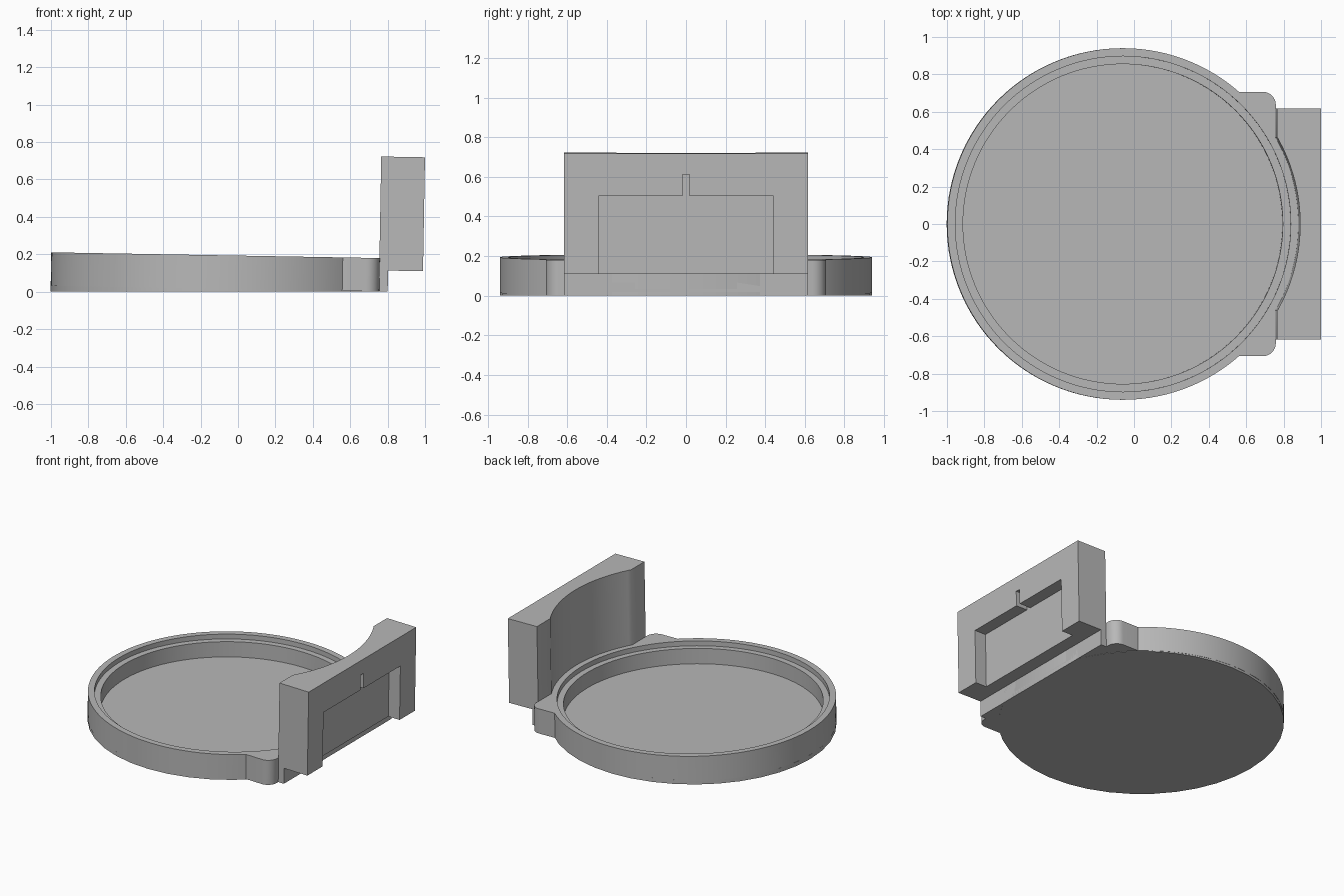
import bpy
import bmesh
from math import cos, sin, pi, radians
from mathutils import Matrix

old = bpy.data.objects.get("Cube")
if old:
    bpy.data.objects.remove(old, do_unlink=True)

grey = bpy.data.materials.new("plain grey")
grey.use_nodes = True
GREY = (0.48, 0.48, 0.48, 1)
grey.diffuse_color = GREY
grey.node_tree.nodes["Principled BSDF"].inputs["Base Color"].default_value = GREY

CX = -0.062                               # centre of the round tray
RADIUS = 0.94
TILT = Matrix.Rotation(radians(1), 4, 'Y')  # the whole part leans slightly


def prism(name, outline, z0, z1):
    """Extrude a flat outline upwards."""
    bm = bmesh.new()
    face = bm.faces.new([bm.verts.new((x, y, z0)) for x, y in outline])
    top = bmesh.ops.extrude_face_region(bm, geom=[face])["geom"]
    verts = [v for v in top if isinstance(v, bmesh.types.BMVert)]
    bmesh.ops.translate(bm, verts=verts, vec=(0, 0, z1 - z0))
    bmesh.ops.recalc_face_normals(bm, faces=bm.faces)
    mesh = bpy.data.meshes.new(name)
    bm.to_mesh(mesh)
    bm.free()
    mesh.materials.append(grey)
    obj = bpy.data.objects.new(name, mesh)
    bpy.context.collection.objects.link(obj)
    return obj


def box(name, x0, x1, half_y, z0, z1):
    return prism(name, [(x0, -half_y), (x1, -half_y), (x1, half_y), (x0, half_y)], z0, z1)


def disc(name, r, z0, z1, sides=128):
    ring = [2 * pi * i / sides for i in range(sides)]
    return prism(name, [(CX + r * cos(a), r * sin(a)) for a in ring], z0, z1)


def combine(obj, other, operation):
    """Apply a boolean and throw the helper away."""
    mod = obj.modifiers.new("boolean", 'BOOLEAN')
    mod.operation = operation
    mod.solver = 'EXACT'
    mod.object = other
    bpy.context.view_layer.objects.active = obj
    bpy.ops.object.modifier_apply(modifier=mod.name)
    bpy.data.objects.remove(other, do_unlink=True)


def finish(obj, tilt=True):
    if tilt:
        obj.data.transform(TILT)
    bpy.ops.object.select_all(action='DESELECT')
    obj.select_set(True)
    bpy.context.view_layer.objects.active = obj
    bpy.ops.object.shade_smooth_by_angle(angle=radians(30))


# Round tray with two rounded ears, a stepped rim and a shallow well
tray = disc("tray", RADIUS, 0.014, 0.193)
corner = 0.07
arc = [(0.755 - corner + corner * cos(a), 0.707 - corner + corner * sin(a))
       for a in [i * pi / 16 for i in range(9)]]
half = arc + [(0.3, 0.707)]
outline = half + [(x, -y) for x, y in reversed(half)]
combine(tray, prism("ears", outline, 0.014, 0.193), 'UNION')
combine(tray, disc("rim_step", 0.897, 0.158, 0.3), 'DIFFERENCE')
combine(tray, disc("well", 0.855, 0.047, 0.3), 'DIFFERENCE')
combine(tray, box("undercut", 0.8, 1.2, 0.8, -0.2, 0.127), 'DIFFERENCE')
finish(tray)

# Level foot that fills the wedge beneath the leaning tray
foot = disc("foot", RADIUS, 0, 0.03, 40)
combine(foot, box("foot_cut", 0.8, 1.2, 0.8, -0.2, 0.2), 'DIFFERENCE')
finish(foot, tilt=False)

# Upright block, hollowed to follow the tray, with a recess in its outer face
block = box("upright_block", 0.753, 0.987, 0.617, 0.127, 0.736)
combine(block, box("block_base", 0.753, 0.8, 0.617, 0.014, 0.2), 'UNION')
combine(block, disc("hollow", 0.938, 0.17, 1.0), 'DIFFERENCE')
combine(block, box("recess", 0.897, 1.1, 0.441, 0.0, 0.521), 'DIFFERENCE')
combine(block, box("notch", 0.897, 1.1, 0.017, 0.5, 0.63), 'DIFFERENCE')
# Keep the tray's well clear of the block's lower part
combine(block, disc("well_clearance", 0.9, 0.047, 1.0), 'DIFFERENCE')
finish(block)
